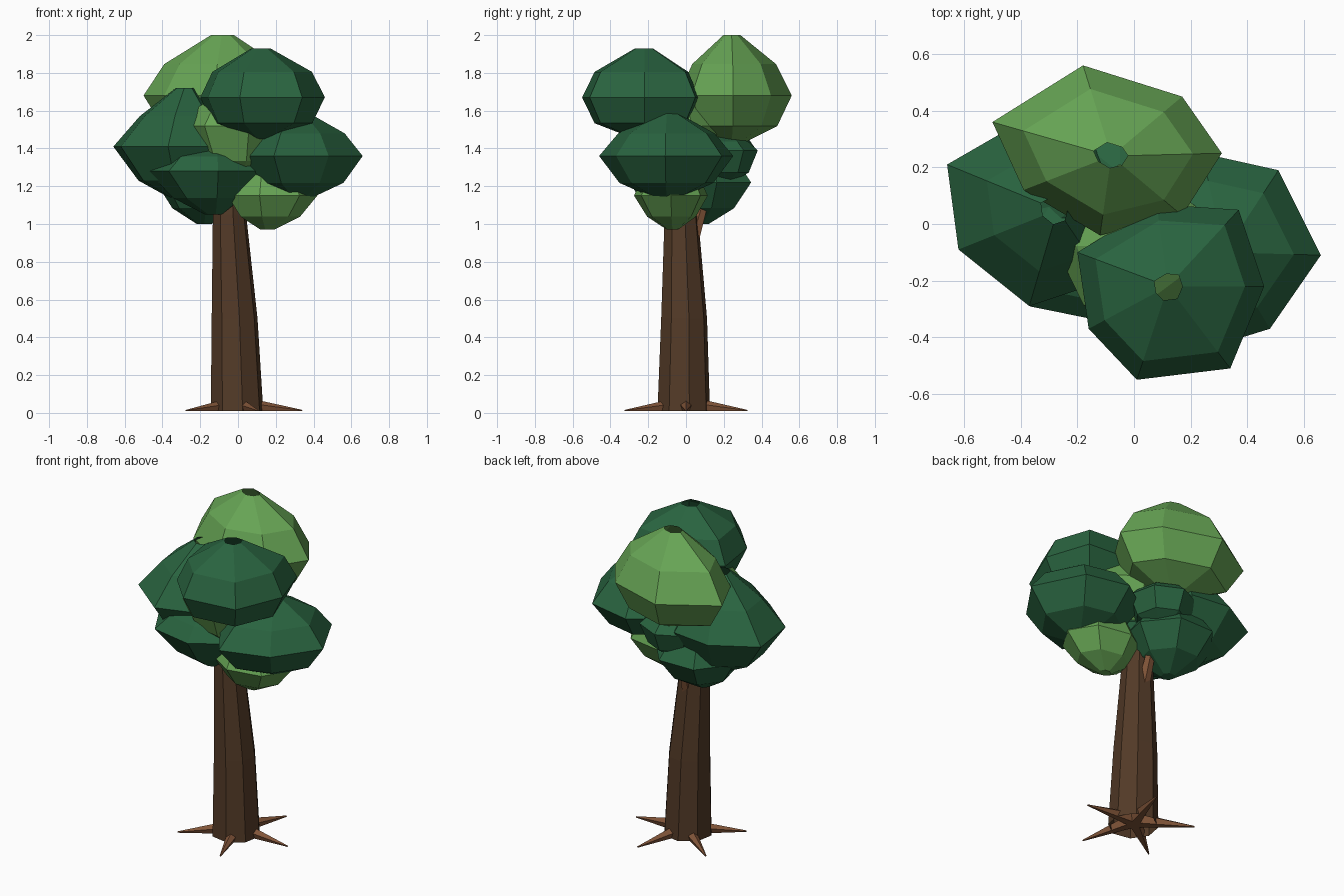
import bpy, bmesh
from math import sin, cos, tau, radians
from mathutils import Vector

if "Cube" in bpy.data.objects:
    bpy.data.objects.remove(bpy.data.objects["Cube"])


def material(name, rgb):
    m = bpy.data.materials.new(name)
    m.diffuse_color = (*rgb, 1)
    m.use_nodes = True
    m.node_tree.nodes["Principled BSDF"].inputs["Base Color"].default_value = m.diffuse_color
    return m


LIGHT = material("light_leaf", (0.135, 0.375, 0.09))
DARK = material("dark_leaf", (0.022, 0.125, 0.05))
BARK = material("bark", (0.085, 0.042, 0.02))
ROOT = material("root_bark", (0.22, 0.09, 0.04))


def loft(name, rings, mat, cap_start=True, cap_end=True):
    """Skin a list of equal-length point rings."""
    bm = bmesh.new()
    rows = [[bm.verts.new(p) for p in r] for r in rings]
    n = len(rows[0])
    for a, b in zip(rows, rows[1:]):
        for i in range(n):
            bm.faces.new((a[i], a[(i + 1) % n], b[(i + 1) % n], b[i]))
    if cap_start:
        bm.faces.new(rows[0][::-1])
    if cap_end:
        bm.faces.new(rows[-1])
    bmesh.ops.recalc_face_normals(bm, faces=bm.faces)
    me = bpy.data.meshes.new(name)
    bm.to_mesh(me)
    bm.free()
    me.materials.append(mat)
    ob = bpy.data.objects.new(name, me)
    bpy.context.collection.objects.link(ob)
    return ob


def circle(cx, cy, rx, ry, turn=0, n=7):
    return [(cx + rx * cos(tau * i / n + radians(turn)),
             cy + ry * sin(tau * i / n + radians(turn))) for i in range(n)]


def clump(name, centre, z, outline, mat, up=0.74, low=0.76):
    """Leaf clump: outline at the widest height, shrunk above and below, open at the top."""
    z0, zm, z1 = z
    c = Vector(centre)
    levels = [(z0, 0.15), (z0 + (zm - z0) * 0.38, low), (zm, 1.0),
              (zm + (z1 - zm) * 0.52, up), (z1, 0.15)]
    rings = [[(*(c + (Vector(p) - c) * s), h) for p in outline] for h, s in levels]
    return loft(name, rings, mat, cap_end=False)


def limb(name, a, b, ra, rb, mat, n=5):
    a, b = Vector(a), Vector(b)
    q = (b - a).to_track_quat('Z', 'Y')
    rings = [[p + q @ Vector((x, y, 0)) for x, y in circle(0, 0, r, r, 18, n)]
             for p, r in ((a, ra), (b, rb))]
    return loft(name, rings, mat)


# Trunk: leaning, tapered octagon, open underneath
trunk = [(0.01, -0.005, -0.012, 0.142), (0.5, -0.018, -0.01, 0.124),
         (1.05, -0.045, -0.025, 0.09), (1.3, -0.05, -0.02, 0.07)]
loft("trunk", [[(x, y, z) for x, y in circle(cx, cy, r, r, 12, 8)]
               for z, cx, cy, r in trunk], BARK, cap_start=False)

# Five root spikes
for i in range(5):
    a = tau * i / 5
    limb(f"root_{i + 1}", (0, 0, 0.045), (0.34 * cos(a), 0.34 * sin(a), 0.012),
         0.045, 0.004, ROOT)

# Branches inside the crown
for i, tip in enumerate([(-0.05, 0.15, 1.3), (0.25, -0.08, 1.3), (-0.28, 0.03, 1.35)]):
    start = (-0.04, 0.04, 0.92) if i == 0 else (-0.04, -0.02, 1.06)
    limb(f"branch_{i + 1}", start, tip, 0.035, 0.018, ROOT)

# Large leaf clumps with outlines read from above
clump("leaves_top_back", (-0.08, 0.24), (1.42, 1.68, 2.0),
      [(-0.18, 0.56), (0.17, 0.45), (0.31, 0.25), (0.17, 0.03),
       (-0.12, -0.04), (-0.39, 0.12), (-0.5, 0.36)], LIGHT)
clump("leaves_top_front", (0.12, -0.22), (1.45, 1.67, 1.93),
      [(0.01, -0.55), (0.34, -0.51), (0.46, -0.22), (0.37, 0.05),
       (0.08, 0.07), (-0.2, -0.1), (-0.16, -0.37)], DARK, 0.8, 0.8)
clump("leaves_right", (0.32, -0.1), (1.13, 1.36, 1.59),
      [(0.66, -0.11), (0.51, 0.19), (0.24, 0.25), (0.03, 0.1),
       (0.02, -0.2), (0.19, -0.46), (0.48, -0.37)], DARK, 0.72, 0.7)
clump("leaves_left", (-0.27, 0.05), (1.12, 1.41, 1.72),
      [(-0.66, 0.21), (-0.62, -0.09), (-0.37, -0.29), (-0.1, -0.2),
       (-0.02, 0.1), (-0.15, 0.33), (-0.4, 0.36)], DARK, 0.64, 0.66)

# Smaller filler clumps
clump("leaves_low_back", (-0.18, 0.08), (1.0, 1.22, 1.42),
      circle(-0.17, 0.1, 0.27, 0.27, 65), DARK, 0.74, 0.66)
clump("leaves_back", (-0.05, 0.18), (1.2, 1.39, 1.48),
      circle(-0.05, 0.18, 0.2, 0.2, 90), DARK)
clump("leaves_front_left", (-0.12, -0.08), (1.05, 1.28, 1.43),
      circle(-0.17, -0.09, 0.31, 0.26, 25), DARK, 0.74, 0.62)
clump("leaves_low_right", (0.15, -0.07), (0.97, 1.15, 1.36),
      circle(0.17, -0.08, 0.25, 0.2, 0), LIGHT, 0.74, 0.66)
clump("leaves_centre", (0.01, -0.08), (1.22, 1.52, 1.72),
      circle(0.0, -0.08, 0.28, 0.27, 25), LIGHT, 0.74, 0.7)
